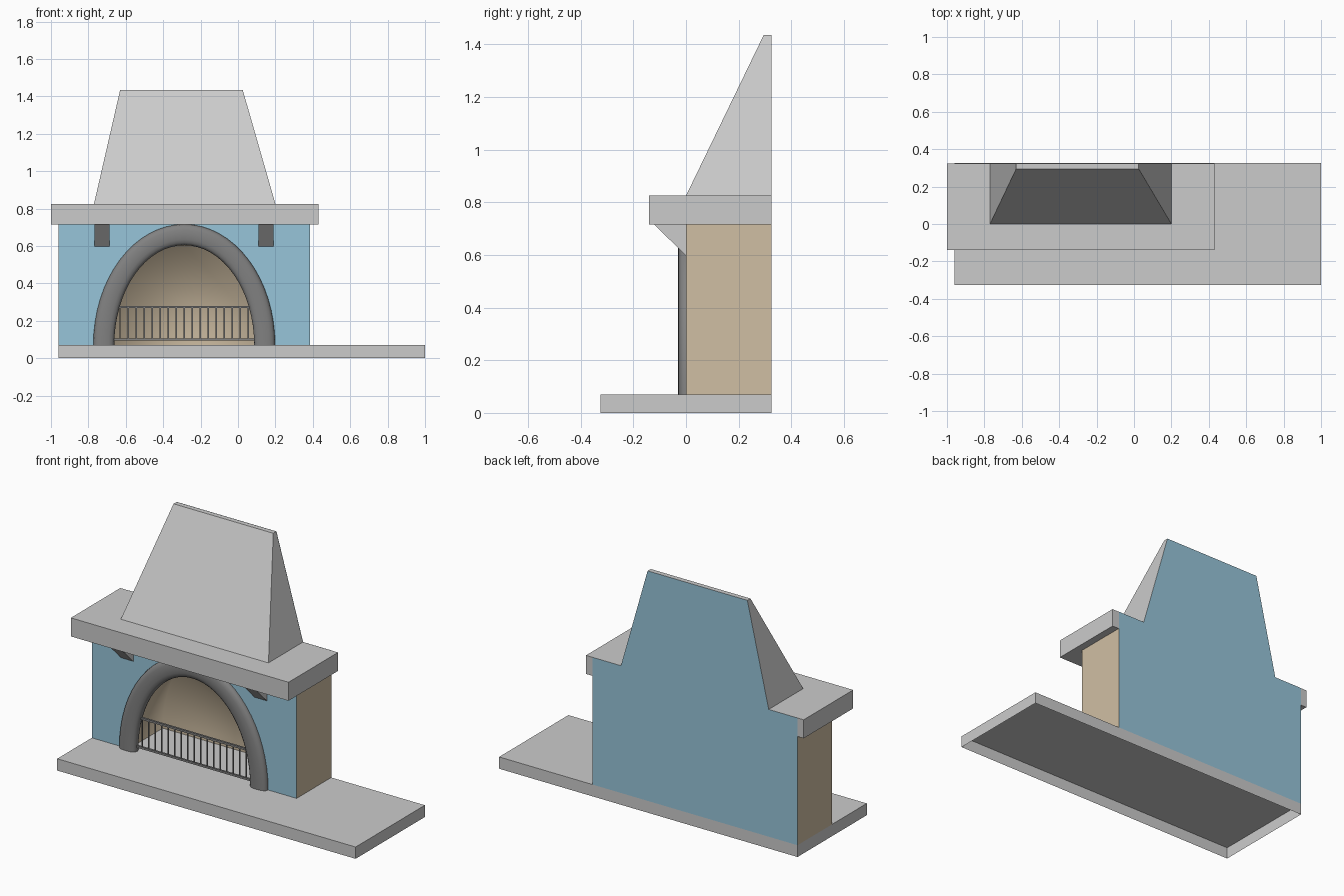
import bpy, bmesh, math
from mathutils import Vector

if "Cube" in bpy.data.objects:
    bpy.data.objects.remove(bpy.data.objects["Cube"])

CX, Z0 = -0.2875, 0.07          # arch centre and hearth top
A, B = 0.43, 0.59               # arch centreline half-width and height
BACK = 0.325


def material(name, rgb):
    m = bpy.data.materials.new(name)
    m.diffuse_color = (*rgb, 1)
    m.use_nodes = True
    m.node_tree.nodes["Principled BSDF"].inputs["Base Color"].default_value = m.diffuse_color
    return m


BLUE = material("blue_plaster", (0.31, 0.56, 0.70))
BROWN = material("brown_brick", (0.63, 0.52, 0.37))
DARK = material("dark_iron", (0.22, 0.22, 0.22))


def finish(name, bm, mat=None, smooth=False):
    me = bpy.data.meshes.new(name)
    for f in bm.faces:
        f.smooth = smooth
    bm.to_mesh(me)
    bm.free()
    ob = bpy.data.objects.new(name, me)
    bpy.context.collection.objects.link(ob)
    if mat:
        me.materials.append(mat)
    return ob


def add_frustum(bm, base, top, z0, z1, bottom=True):
    """Rectangles given as (x0, x1, y0, y1)."""
    rings = []
    for (x0, x1, y0, y1), z in ((base, z0), (top, z1)):
        rings.append([bm.verts.new((x, y, z)) for x, y in
                      ((x0, y0), (x1, y0), (x1, y1), (x0, y1))])
    lo, hi = rings
    if bottom:
        bm.faces.new(lo[::-1])
    bm.faces.new(hi)
    for i in range(4):
        j = (i + 1) % 4
        bm.faces.new((lo[i], lo[j], hi[j], hi[i]))


def frustum(name, base, top, z0, z1, bottom=True, mat=None):
    bm = bmesh.new()
    add_frustum(bm, base, top, z0, z1, bottom)
    return finish(name, bm, mat)


def panel(name, pts, toward, mat):
    bm = bmesh.new()
    f = bm.faces.new([bm.verts.new(p) for p in pts])
    f.normal_update()
    if f.normal.dot(Vector(toward)) < 0:
        f.normal_flip()
    return finish(name, bm, mat)


def arch(n=32, u=0.0):
    """Half ellipse from the right foot to the left foot."""
    return [(CX + (A + u) * math.cos(math.pi * i / n),
             Z0 + (B + u) * math.sin(math.pi * i / n)) for i in range(n + 1)]


# hearth slab (open underneath), mantel shelf and sloping hood
slab = (-0.96, 1.0, -0.325, BACK)
frustum("hearth_slab", slab, slab, 0, Z0, bottom=False)
shelf = (-1.0, 0.43, -0.14, BACK - 0.001)
frustum("mantel_shelf", shelf, shelf, 0.715, 0.825)
frustum("chimney_hood", (-0.77, 0.2, 0, BACK - 0.001),
        (-0.63, 0.025, 0.295, BACK - 0.001), 0.825, 1.435, bottom=False)

# front wall with arched opening
outline = [(-0.96, Z0), (-0.96, 0.715), (0.385, 0.715), (0.385, Z0)] + arch()
panel("front_wall", [(x, 0, z) for x, z in outline], (0, -1, 0), BLUE)

# side walls
for name, x, s in (("left_wall", -0.96, -1), ("right_wall", 0.385, 1)):
    panel(name, [(x, 0, Z0), (x, BACK, Z0), (x, BACK, 0.715), (x, 0, 0.715)],
          (s, 0, 0), BROWN)

# back wall following the hood outline
back = [(-0.96, Z0), (0.385, Z0), (0.385, 0.825), (0.2, 0.825),
        (0.025, 1.435), (-0.63, 1.435), (-0.77, 0.825), (-0.96, 0.825)]
panel("back_wall", [(x, BACK, z) for x, z in back], (0, 1, 0), BLUE)

# firebox vault with its back
bm = bmesh.new()
front, rear = [[bm.verts.new((x, y, z)) for x, z in arch()] for y in (0, BACK - 0.005)]
for i in range(len(front) - 1):
    bm.faces.new((front[i], front[i + 1], rear[i + 1], rear[i]))
cap = bm.faces.new(rear)
bmesh.ops.recalc_face_normals(bm, faces=bm.faces[:])
cap.normal_update()
if cap.normal.y > 0:
    bmesh.ops.reverse_faces(bm, faces=bm.faces[:])
finish("firebox", bm, BROWN, smooth=True)

# rounded arch surround swept along the opening
bm = bmesh.new()
rings = []
N = 16
for k in range(N):
    c, s = math.cos(2 * math.pi * k / N), math.sin(2 * math.pi * k / N)
    u = 0.056 * math.copysign(abs(c) ** 0.8, c)
    v = 0.03 * math.copysign(abs(s) ** 0.8, s)
    rings.append([bm.verts.new((x, v, z)) for x, z in arch(u=u)])
for k in range(N):
    a, b = rings[k], rings[(k + 1) % N]
    for i in range(len(a) - 1):
        bm.faces.new((a[i], a[i + 1], b[i + 1], b[i]))
bmesh.ops.recalc_face_normals(bm, faces=bm.faces[:])
finish("arch_surround", bm, DARK, smooth=True)

# fire guard: two rails and evenly spaced bars
bm = bmesh.new()
for z, w in ((0.10, 0.375), (0.274, 0.355)):
    r = (CX - w, CX + w, -0.006, 0.006)
    add_frustum(bm, r, r, z - 0.006, z + 0.006)
for i in range(17):
    x = CX + (i - 8) * 0.0428
    r = (x - 0.003, x + 0.003, -0.003, 0.003)
    add_frustum(bm, r, r, 0.10, 0.274)
finish("fire_guard", bm, DARK)

# triangular brackets under the shelf
for name, x in (("left_bracket", -0.768), ("right_bracket", 0.11)):
    bm = bmesh.new()
    tris = [[bm.verts.new((px, y, z)) for y, z in
             ((0, 0.715), (-0.12, 0.715), (0, 0.597))] for px in (x, x + 0.08)]
    for t in tris:
        bm.faces.new(t)
    for i in range(3):
        j = (i + 1) % 3
        bm.faces.new((tris[0][i], tris[0][j], tris[1][j], tris[1][i]))
    bmesh.ops.recalc_face_normals(bm, faces=bm.faces[:])
    finish(name, bm)
